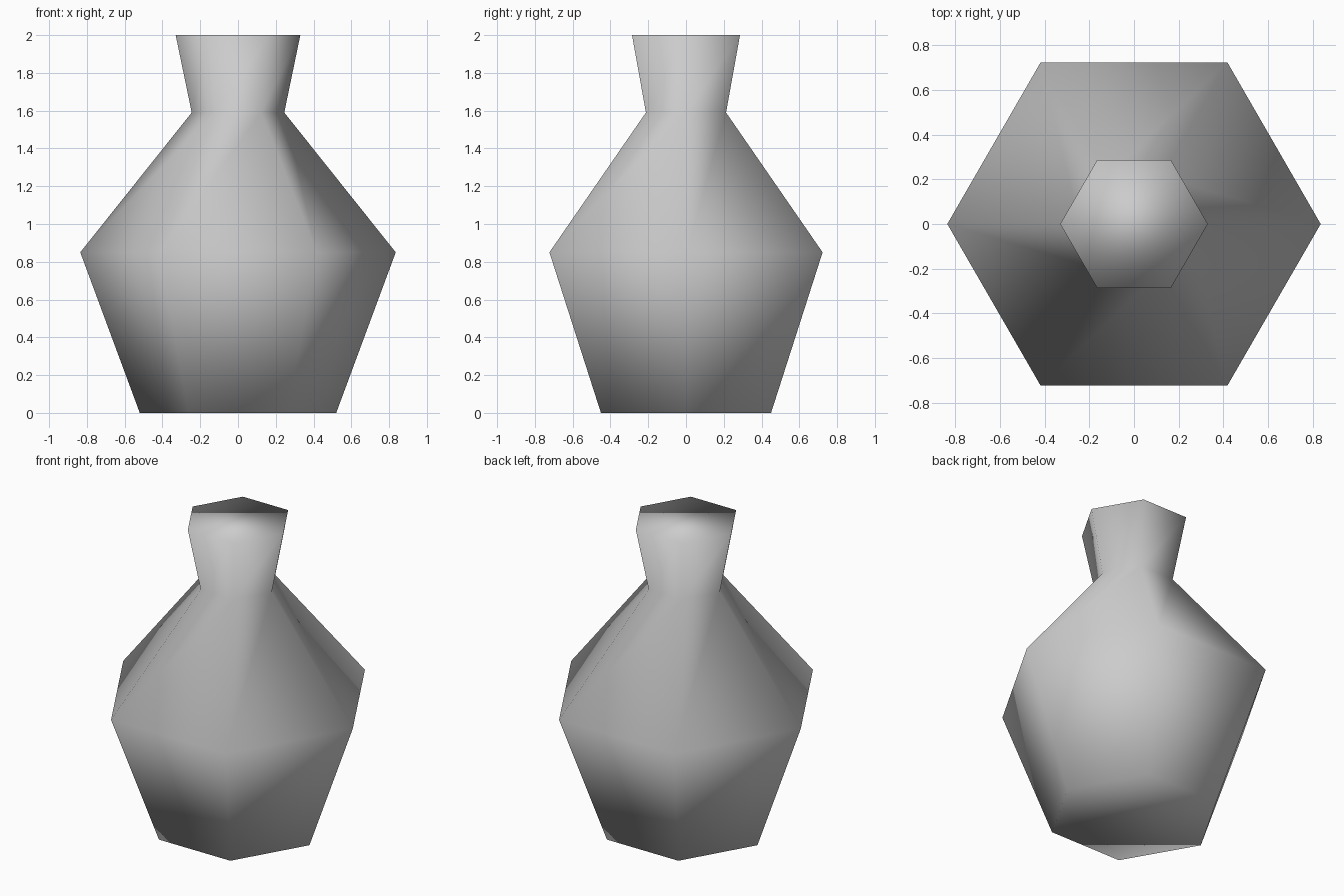
import bpy, bmesh
from math import cos, sin, tau

cube = bpy.data.objects.get("Cube")
if cube:
    bpy.data.objects.remove(cube, do_unlink=True)

SIDES = 6
# radius and height of each ring: foot, belly, neck, lip
PROFILE = [(0.52, 0.0), (0.835, 0.85), (0.245, 1.59), (0.33, 2.0)]

# Plain grey glaze
glaze = bpy.data.materials.new("grey_glaze")
glaze.use_nodes = True
grey = (0.6, 0.6, 0.6, 1)
glaze.diffuse_color = grey
glaze.node_tree.nodes["Principled BSDF"].inputs["Base Color"].default_value = grey

# Six-sided vase body, closed at the foot and the lip
bm = bmesh.new()
rings = [[bm.verts.new((r * cos(tau * i / SIDES), r * sin(tau * i / SIDES), z))
          for i in range(SIDES)] for r, z in PROFILE]
for low, high in zip(rings, rings[1:]):
    for i in range(SIDES):
        j = (i + 1) % SIDES
        bm.faces.new((low[i], low[j], high[j], high[i]))
bm.faces.new(rings[0][::-1])
bm.faces.new(rings[-1])
for face in bm.faces:
    face.smooth = True

mesh = bpy.data.meshes.new("vase")
bm.to_mesh(mesh)
bm.free()
mesh.materials.append(glaze)
vase = bpy.data.objects.new("vase", mesh)
bpy.context.collection.objects.link(vase)
